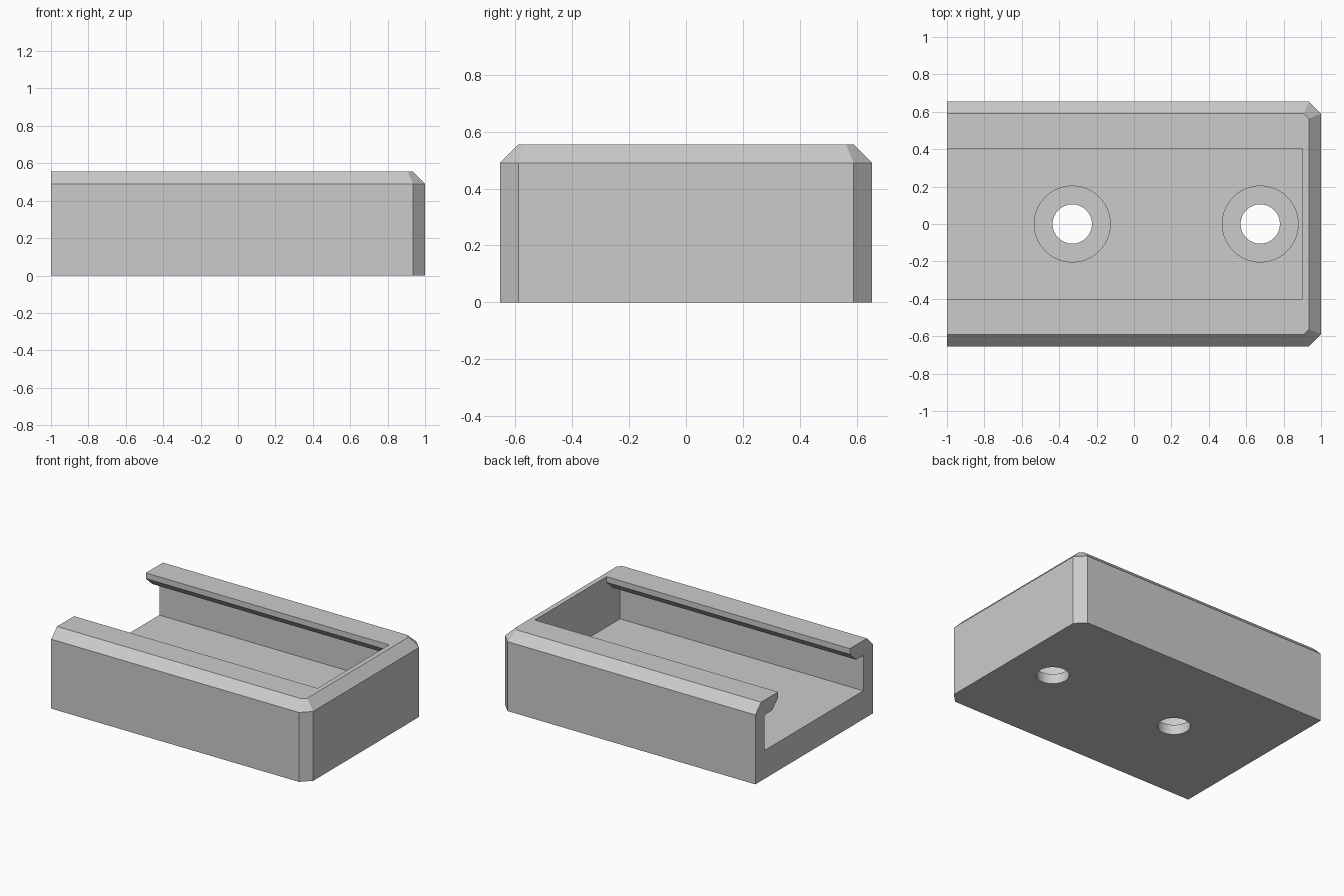
import bpy
import bmesh
from mathutils import Vector

cube = bpy.data.objects.get("Cube")
if cube:
    bpy.data.objects.remove(cube, do_unlink=True)

HALF_Y, HEIGHT, BEVEL = 0.655, 0.555, 0.065
FLOOR, LEDGE, SLOT_END = 0.2, 0.07, 0.9

grey = bpy.data.materials.new("plain_grey")
grey.use_nodes = True
colour = (0.6, 0.6, 0.6, 1)
grey.diffuse_color = colour
grey.node_tree.nodes["Principled BSDF"].inputs["Base Color"].default_value = colour


def loft(name, lower, upper):
    """Closed solid between two matching rings of points."""
    bm = bmesh.new()
    rings = [[bm.verts.new(p) for p in ring] for ring in (lower, upper)]
    for ring in rings:
        bm.faces.new(ring)
    n = len(lower)
    for i in range(n):
        j = (i + 1) % n
        bm.faces.new((rings[0][i], rings[0][j], rings[1][j], rings[1][i]))
    bmesh.ops.recalc_face_normals(bm, faces=bm.faces)
    mesh = bpy.data.meshes.new(name)
    bm.to_mesh(mesh)
    bm.free()
    mesh.materials.append(grey)
    obj = bpy.data.objects.new(name, mesh)
    bpy.context.collection.objects.link(obj)
    return obj


def cylinder_cutter(name, x, radius, bottom, top):
    bpy.ops.mesh.primitive_cylinder_add(
        vertices=64, radius=radius, depth=top - bottom,
        location=(x, 0, (bottom + top) / 2))
    obj = bpy.context.object
    obj.name = name
    obj.data.materials.append(grey)
    return obj


def cut(target, cutter):
    cutter.hide_render = True
    mod = target.modifiers.new("cut", "BOOLEAN")
    mod.operation, mod.solver, mod.object = "DIFFERENCE", "EXACT", cutter
    bpy.ops.object.select_all(action="DESELECT")
    bpy.context.view_layer.objects.active = target
    target.select_set(True)
    bpy.ops.object.modifier_apply(modifier=mod.name)
    bpy.data.objects.remove(cutter, do_unlink=True)


# Block outline: two cut corners at the closed end, square at the open end
def outline(inset):
    side, end = HALF_Y - inset, 1 - inset
    corner = 2 - BEVEL + HALF_Y - 1 - inset * 2 ** 0.5   # x + y on the cut corner
    half = [(-1, side), (corner - side, side), (end, corner - end)]
    return half + [(x, -y) for x, y in reversed(half)]


def at_height(points, z):
    return [Vector((x, y, z)) for x, y in points]


body = loft("rail_block", at_height(outline(0), 0),
            at_height(outline(0), HEIGHT - BEVEL))

# Sloped rim, added on the top face of the block
bm = bmesh.new()
bm.from_mesh(body.data)
bm.faces.ensure_lookup_table()
top = max(bm.faces, key=lambda f: f.calc_center_median().z)
ring = bmesh.ops.extrude_discrete_faces(bm, faces=[top])["faces"][0]
targets = at_height(outline(BEVEL), HEIGHT)
base = at_height(outline(0), HEIGHT - BEVEL)
for v in ring.verts:
    v.co = targets[min(range(len(base)), key=lambda i: (base[i] - v.co).length)]
bmesh.ops.remove_doubles(bm, verts=bm.verts, dist=1e-5)
bmesh.ops.recalc_face_normals(bm, faces=bm.faces)
bm.to_mesh(body.data)
bm.free()

# Undercut slot, open at one end
half = [(0.55, FLOOR), (0.55, 0.45), (0.47, 0.45), (0.4, 0.515), (0.4, 0.7)]
section = half + [(-y, z) for y, z in reversed(half)]
cut(body, loft("slot_cutter",
               [(-1.2, y, z) for y, z in section],
               [(SLOT_END, y, z) for y, z in section]))

# Counterbored screw holes
for x in (-0.33, 0.675):
    cut(body, cylinder_cutter("counterbore_cutter", x, 0.203, LEDGE, FLOOR + 0.1))
    cut(body, cylinder_cutter("hole_cutter", x, 0.105, -0.1, LEDGE + 0.06))

bpy.context.view_layer.objects.active = body
body.select_set(True)
bpy.ops.object.shade_smooth_by_angle(angle=0.5)
